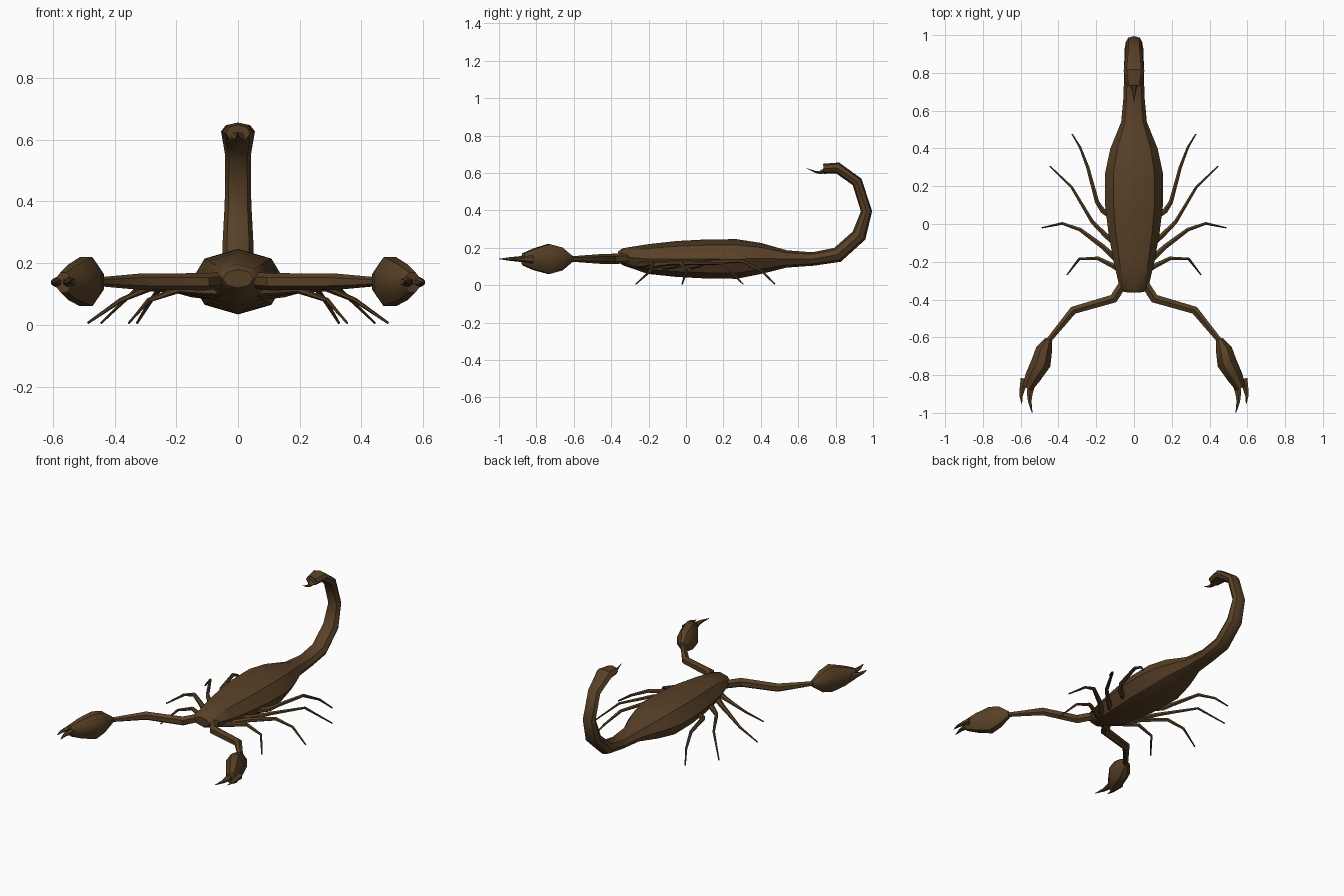
import bpy, bmesh, math
from mathutils import Vector

shell = bpy.data.materials.new("dark brown shell")
shell.diffuse_color = (0.098, 0.052, 0.02, 1)


def loft(name, sections, ref, sides, mirror=False, turn=0.0, angle=40):
    """Tube through (x, y, z, half width, half height); ref sets the width axis."""
    bm = bmesh.new()
    pts = [Vector(s[:3]) for s in sections]
    rings = []
    for i, s in enumerate(sections):
        # bisect neighbouring directions so bends are mitred
        a = (pts[i] - pts[max(i - 1, 0)]).normalized()
        b = (pts[min(i + 1, len(pts) - 1)] - pts[i]).normalized()
        tan = (a + b).normalized()
        up = tan.cross(Vector(ref)).normalized()
        wide = up.cross(tan).normalized()
        ring = []
        for k in range(sides):
            t = turn + 2 * math.pi * k / sides
            ring.append(bm.verts.new(pts[i] + wide * (s[3] * math.cos(t)) + up * (s[4] * math.sin(t))))
        rings.append(ring)
    for r, q in zip(rings, rings[1:]):
        for k in range(sides):
            n = (k + 1) % sides
            bm.faces.new((r[k], r[n], q[n], q[k]))
    bm.faces.new(rings[0])
    bm.faces.new(rings[-1])
    bmesh.ops.recalc_face_normals(bm, faces=bm.faces)
    me = bpy.data.meshes.new(name)
    bm.to_mesh(me)
    bm.free()
    me.materials.append(shell)
    ob = bpy.data.objects.new(name, me)
    bpy.context.collection.objects.link(ob)
    if mirror:
        ob.modifiers.new("mirror", 'MIRROR').use_mirror_merge = False
    bpy.ops.object.select_all(action='DESELECT')
    ob.select_set(True)
    bpy.context.view_layer.objects.active = ob
    bpy.ops.object.shade_smooth_by_angle(angle=math.radians(angle))
    return ob


# Body and curled tail, one continuous tube: y, z, half width, half thickness
spine = [(-0.36, 0.15, 0.05, 0.03), (-0.34, 0.152, 0.075, 0.045), (-0.2, 0.14, 0.108, 0.08),
         (-0.05, 0.14, 0.135, 0.096), (0.1, 0.14, 0.153, 0.104), (0.27, 0.14, 0.153, 0.106),
         (0.4, 0.143, 0.125, 0.083), (0.54, 0.14, 0.068, 0.046), (0.68, 0.14, 0.055, 0.036),
         (0.81, 0.162, 0.053, 0.041), (0.925, 0.265, 0.05, 0.04), (0.965, 0.395, 0.043, 0.03),
         (0.915, 0.552, 0.042, 0.029), (0.81, 0.627, 0.055, 0.03), (0.735, 0.622, 0.04, 0.027)]
loft("body_and_tail", [(0, *s) for s in spine], (1, 0, 0), 8)

# Stinger, a thin curved spike at the tail end
loft("stinger", [(0, 0.75, 0.615, 0.03, 0.018), (0, 0.715, 0.602, 0.013, 0.01),
                 (0, 0.69, 0.606, 0.008, 0.006), (0, 0.645, 0.625, 0.001, 0.001)], (1, 0, 0), 6)

UP = (0, 0, 1)

# Pincer arms
loft("pincer_arm", [(0.04, -0.29, 0.145, 0.026, 0.026), (0.108, -0.395, 0.14, 0.028, 0.027),
                    (0.322, -0.457, 0.14, 0.026, 0.024), (0.455, -0.62, 0.14, 0.014, 0.016)],
     UP, 6, True)

# Pincer palms
loft("pincer_palm", [(0.452, -0.61, 0.14, 0.018, 0.02), (0.476, -0.665, 0.14, 0.066, 0.047),
                     (0.492, -0.735, 0.14, 0.086, 0.057), (0.535, -0.81, 0.138, 0.062, 0.046),
                     (0.565, -0.87, 0.138, 0.035, 0.03)], UP, 8, True, math.pi / 8)

# Pincer fingers
loft("inner_finger", [(0.54, -0.83, 0.138, 0.022, 0.026), (0.552, -0.9, 0.14, 0.014, 0.017),
                      (0.552, -0.94, 0.14, 0.01, 0.011), (0.539, -1.0, 0.14, 0.001, 0.002)],
     UP, 6, True)
loft("outer_finger", [(0.578, -0.82, 0.138, 0.022, 0.026), (0.592, -0.875, 0.138, 0.012, 0.016),
                      (0.598, -0.91, 0.137, 0.007, 0.01), (0.594, -0.953, 0.135, 0.001, 0.002)],
     UP, 6, True)

# Walking legs, front to back
legs = [
    [(0.06, -0.25, 0.11), (0.105, -0.225, 0.11), (0.19, -0.182, 0.115), (0.29, -0.185, 0.08), (0.354, -0.268, 0.006)],
    [(0.07, -0.21, 0.1), (0.165, -0.12, 0.115), (0.285, -0.03, 0.12), (0.38, 0.003, 0.08), (0.487, -0.02, 0.006)],
    [(0.08, -0.12, 0.1), (0.15, -0.06, 0.105), (0.22, 0.01, 0.12), (0.33, 0.195, 0.115), (0.444, 0.305, 0.006)],
    [(0.09, 0.02, 0.1), (0.165, 0.07, 0.11), (0.195, 0.115, 0.125), (0.245, 0.3, 0.13), (0.285, 0.405, 0.075), (0.327, 0.475, 0.006)],
]
for i, path in enumerate(legs):
    last = len(path) - 1
    secs = [(*p, 0.019 - 0.015 * k / last, 0.019 - 0.015 * k / last) for k, p in enumerate(path)]
    loft("leg_%d" % (i + 1), secs, UP, 6, True)
